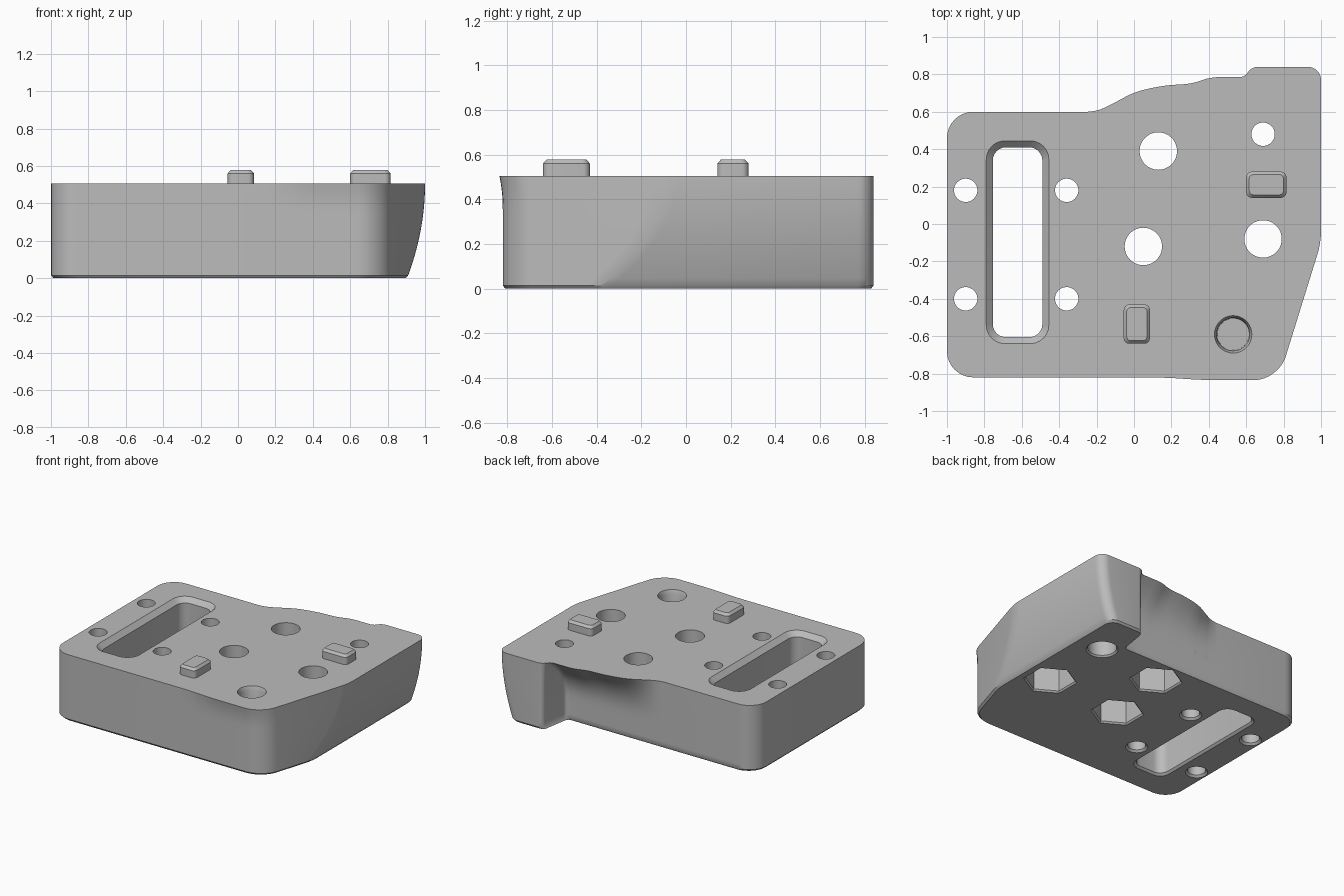
import bpy, bmesh, math
from mathutils import Vector

cube = bpy.data.objects.get("Cube")
if cube:
    bpy.data.objects.remove(cube, do_unlink=True)

TOP = 0.505

grey = bpy.data.materials.new("plain_grey")
grey.use_nodes = True
COLOUR = (0.5, 0.5, 0.5, 1)
grey.diffuse_color = COLOUR
grey.node_tree.nodes["Principled BSDF"].inputs["Base Color"].default_value = COLOUR


def rounded(corners, steps=8):
    """Closed 2D outline; each corner is (x, y, trim length)."""
    pts = []
    for i, (x, y, trim) in enumerate(corners):
        p = Vector((x, y))
        prev = Vector(corners[i - 1][:2])
        nxt = Vector(corners[(i + 1) % len(corners)][:2])
        a = p + (prev - p).normalized() * trim
        b = p + (nxt - p).normalized() * trim
        ha, hb = a.lerp(p, 0.55), b.lerp(p, 0.55)
        for k in range(steps + 1):
            t = k / steps
            s = 1 - t
            pts.append(a * s**3 + ha * 3 * s * s * t + hb * 3 * s * t * t + b * t**3)
    return pts


def rect(x0, x1, y0, y1, trim, inset=0.0):
    i = inset
    return rounded([(x0 + i, y0 + i, trim), (x1 - i, y0 + i, trim),
                    (x1 - i, y1 - i, trim), (x0 + i, y1 - i, trim)], 6)


def ngon(x, y, r, sides=48):
    return [Vector((x + r * math.sin(math.tau * k / sides),
                    y + r * math.cos(math.tau * k / sides))) for k in range(sides)]


def loft(name, rings):
    """Solid through a stack of (z, outline) rings with equal point counts."""
    bm = bmesh.new()
    loops = [[bm.verts.new((p.x, p.y, z)) for p in pts] for z, pts in rings]
    for low, high in zip(loops, loops[1:]):
        n = len(low)
        for k in range(n):
            bm.faces.new((low[k], low[(k + 1) % n], high[(k + 1) % n], high[k]))
    bm.faces.new(loops[0])
    bm.faces.new(loops[-1])
    bmesh.ops.recalc_face_normals(bm, faces=bm.faces)
    mesh = bpy.data.meshes.new(name)
    bm.to_mesh(mesh)
    bm.free()
    mesh.materials.append(grey)
    ob = bpy.data.objects.new(name, mesh)
    bpy.context.collection.objects.link(ob)
    return ob


def activate(ob):
    bpy.ops.object.select_all(action='DESELECT')
    ob.select_set(True)
    bpy.context.view_layer.objects.active = ob


def cut(target, cutter):
    cutter.hide_render = True
    mod = target.modifiers.new("cut", 'BOOLEAN')
    mod.operation = 'DIFFERENCE'
    mod.solver = 'EXACT'
    mod.object = cutter
    activate(target)
    bpy.ops.object.modifier_apply(modifier=mod.name)
    bpy.data.objects.remove(cutter, do_unlink=True)


# Block outline at a height: curved right side, rear lip and slight front flare
def outline(z):
    right = 1 - 0.09 * ((TOP - z) / 0.49) ** 2
    lip = max(0, (z - 0.17) / (TOP - 0.17)) ** 2.4
    front = -0.82 - 0.015 * max(0, (z - 0.36) / (TOP - 0.36)) ** 2

    def slant_x(y):
        return 0.82 + 0.31 * (y + 0.68)

    slant_y = -0.68 + (right - 0.82) / 0.31
    back = [(0.59, 0.785, 0.025), (0.41, 0.785, 0.04), (0.31, 0.75, 0.045),
            (0.15, 0.74, 0.06), (0, 0.705, 0.05), (-0.1, 0.65, 0.05), (-0.2, 0.6, 0.05)]
    return rounded([(-1, -0.82, 0.14), (0.15, -0.82, 0.08), (0.38, front, 0.08),
                    (slant_x(front), front, 0.13), (right, slant_y, 0.06),
                    (right, 0.84, 0.07), (0.63, 0.84, 0.03)]
                   + [(x, 0.6 + (y - 0.6) * lip, t) for x, y, t in back]
                   + [(-1, 0.6, 0.14)])


heights = [0.015 + (TOP - 0.015) * k / 16 for k in range(17)]
base = [p * 0.986 for p in outline(0.015)]
block = loft("block", [(0, base)] + [(z, outline(z)) for z in heights])

# Long slot with a chamfered mouth
SLOT = (-0.755, -0.49, -0.605, 0.41)
cut(block, loft("slot_cutter", [
    (-0.02, rect(*SLOT, 0.09, -0.035)), (0.015, rect(*SLOT, 0.07)),
    (TOP - 0.035, rect(*SLOT, 0.07)), (TOP, rect(*SLOT, 0.1, -0.035)),
    (TOP + 0.05, rect(*SLOT, 0.1, -0.035))]))

# Small screw holes with chamfered lower rims
for x in (-0.9, -0.36):
    for y in (-0.4, 0.18):
        cut(block, loft("screw_cutter", [
            (-0.02, ngon(x, y, 0.0975)), (0.015, ngon(x, y, 0.0625)),
            (0.6, ngon(x, y, 0.0625))]))

# Through holes with counterbores below: three hexagonal, one round
for x, y, r, pocket, sides in ((0.13, 0.39, 0.1, 0.175, 6), (0.05, -0.12, 0.1, 0.175, 6),
                               (0.69, -0.08, 0.1, 0.175, 6), (0.69, 0.48, 0.0625, 0.1, 48)):
    cut(block, loft("pocket_cutter", [
        (-0.02, ngon(x, y, pocket + 0.03, sides)), (0.012, ngon(x, y, pocket, sides)),
        (0.26, ngon(x, y, pocket, sides))]))
    cut(block, loft("hole_cutter", [(0.2, ngon(x, y, r)), (0.6, ngon(x, y, r))]))

# Blind round socket
cut(block, loft("socket_cutter", [
    (0.25, ngon(0.53, -0.59, 0.085)), (TOP - 0.03, ngon(0.53, -0.59, 0.088)),
    (TOP, ngon(0.53, -0.59, 0.1)), (0.6, ngon(0.53, -0.59, 0.1))]))

# Raised locating pegs
parts = [block]
for name, box in (("front_peg", (-0.055, 0.085, -0.64, -0.43)),
                  ("side_peg", (0.6, 0.815, 0.14, 0.28))):
    parts.append(loft(name, [(TOP - 0.02, rect(*box, 0.03)), (0.56, rect(*box, 0.03)),
                             (0.578, rect(*box, 0.022, 0.016))]))

for ob in parts:
    activate(ob)
    bpy.ops.object.shade_smooth_by_angle(angle=math.radians(30))
